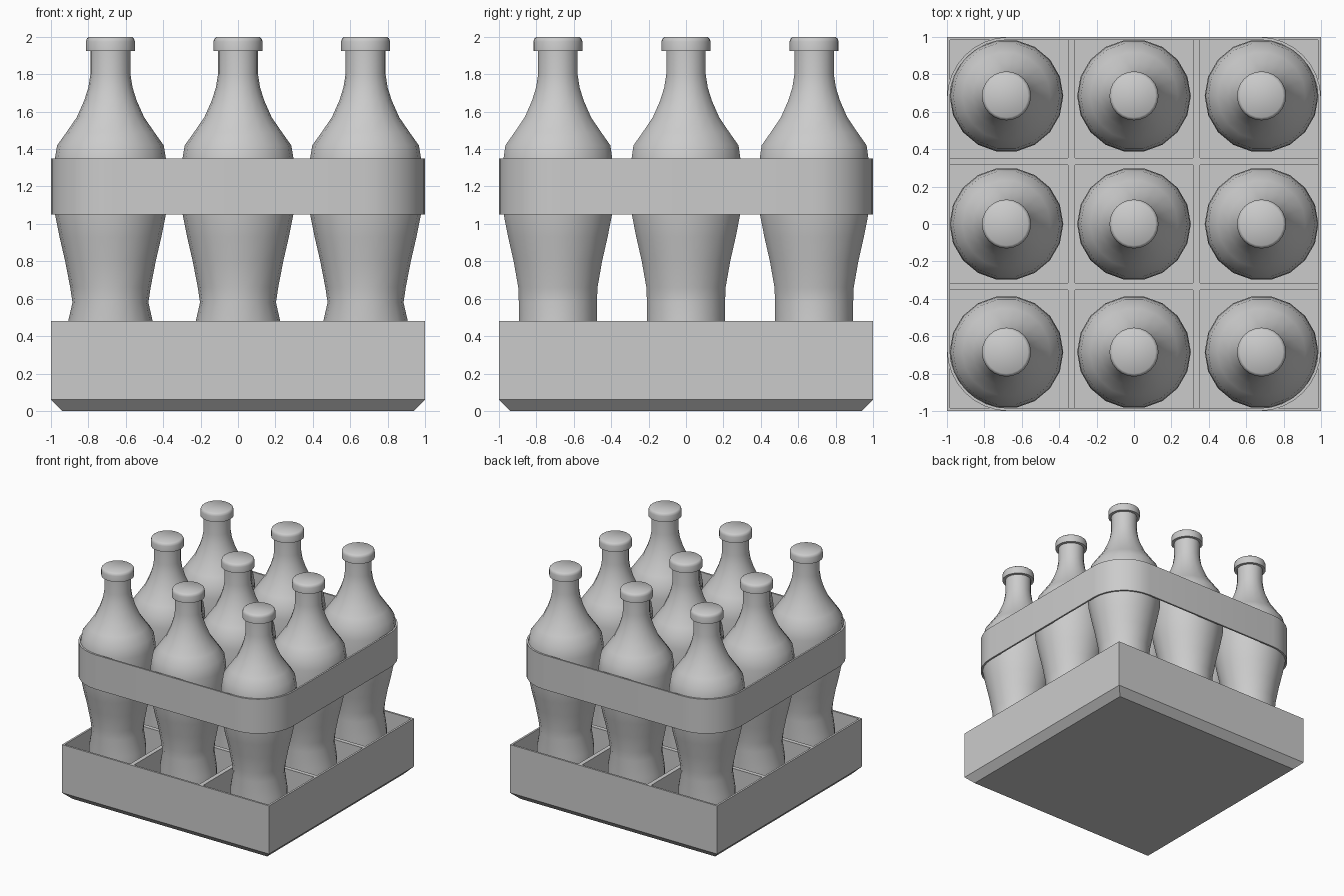
import bpy, bmesh
from math import sin, cos, pi, radians

if "Cube" in bpy.data.objects:
    bpy.data.objects.remove(bpy.data.objects["Cube"])


def finish(name, bm, smooth=None):
    bmesh.ops.recalc_face_normals(bm, faces=bm.faces)
    me = bpy.data.meshes.new(name)
    bm.to_mesh(me)
    bm.free()
    ob = bpy.data.objects.new(name, me)
    bpy.context.collection.objects.link(ob)
    if smooth:
        bpy.ops.object.select_all(action='DESELECT')
        ob.select_set(True)
        bpy.context.view_layer.objects.active = ob
        bpy.ops.object.shade_smooth_by_angle(angle=radians(smooth))
    return ob


def loft(name, rings, smooth=None, closed=False):
    """Skin matching rings of points; cap the ends or join last to first."""
    bm = bmesh.new()
    loops = [[bm.verts.new(p) for p in r] for r in rings]
    pairs = list(zip(loops, loops[1:]))
    if closed:
        pairs.append((loops[-1], loops[0]))
    else:
        bm.faces.new(loops[0])
        bm.faces.new(loops[-1])
    n = len(loops[0])
    for a, b in pairs:
        for i in range(n):
            j = (i + 1) % n
            bm.faces.new((a[i], a[j], b[j], b[i]))
    return finish(name, bm, smooth)


def ellipse(rx, ry, z, n):
    return [(rx * cos(2 * pi * i / n), ry * sin(2 * pi * i / n), z) for i in range(n)]


def square(h, z):
    return [(h, h, z), (-h, h, z), (-h, -h, z), (h, -h, z)]


def rounded_square(h, r, z, seg=8):
    pts = []
    for q, (sx, sy) in enumerate([(1, 1), (-1, 1), (-1, -1), (1, -1)]):
        for i in range(seg + 1):
            a = (q + i / seg) * pi / 2
            pts.append((sx * (h - r) + r * cos(a), sy * (h - r) + r * sin(a), z))
    return pts


def box(name, x0, x1, y0, y1, z0, z1):
    return loft(name, [[(x0, y0, z), (x1, y0, z), (x1, y1, z), (x0, y1, z)] for z in (z0, z1)])


# Crate tray with chamfered underside and hollow inside
FLOOR, RIM = 0.08, 0.48
loft("crate_tray", [square(0.94, 0), square(1, 0.06), square(1, RIM),
                    square(0.983, RIM), square(0.983, FLOOR)])

# Dividers making the nine cells
IN, A, B = 0.983, 0.315, 0.352
for s in (-1, 1):
    lo, hi = sorted((s * A, s * B))
    box("long_divider", lo, hi, -IN, IN, FLOOR, RIM)
    for x0, x1 in ((-IN, -B), (-A, A), (B, IN)):
        box("short_divider", x0, x1, lo, hi, FLOOR, RIM)

# Rounded band around the bottle shoulders
loft("bottle_band", [rounded_square(1, 0.33, 1.05), rounded_square(1, 0.33, 1.35),
                     rounded_square(0.985, 0.315, 1.35), rounded_square(0.985, 0.315, 1.05)],
     smooth=30, closed=True)

# Bottle profile: half width in x, half width in y, height
profile = [(0.235, 0.212, FLOOR), (0.235, 0.212, 0.44), (0.203, 0.212, 0.58),
           (0.215, 0.215, 0.66), (0.242, 0.240, 0.80), (0.272, 0.270, 0.93),
           (0.298, 0.296, 1.06), (0.304, 0.302, 1.20), (0.300, 0.298, 1.33),
           (0.285, 0.285, 1.42), (0.235, 0.235, 1.49), (0.180, 0.180, 1.57),
           (0.140, 0.140, 1.66), (0.118, 0.118, 1.73), (0.107, 0.107, 1.80),
           (0.107, 0.107, 1.95)]
bottle = loft("bottle", [ellipse(rx, ry, z, 18) for rx, ry, z in profile], smooth=50)

# Bottle cap with a softened top edge
cap = loft("cap", [ellipse(r, r, z, 24) for r, z in
                   ((0.131, 1.925), (0.131, 1.975), (0.126, 1.991), (0.115, 2.0))], smooth=50)

# Repeat bottle and cap over the 3 x 3 cells
for part in (bottle, cap):
    for i in (-1, 0, 1):
        for j in (-1, 0, 1):
            ob = part if (i, j) == (-1, -1) else part.copy()
            if ob is not part:
                bpy.context.collection.objects.link(ob)
            ob.location = (0.682 * i, 0.685 * j, 0)
